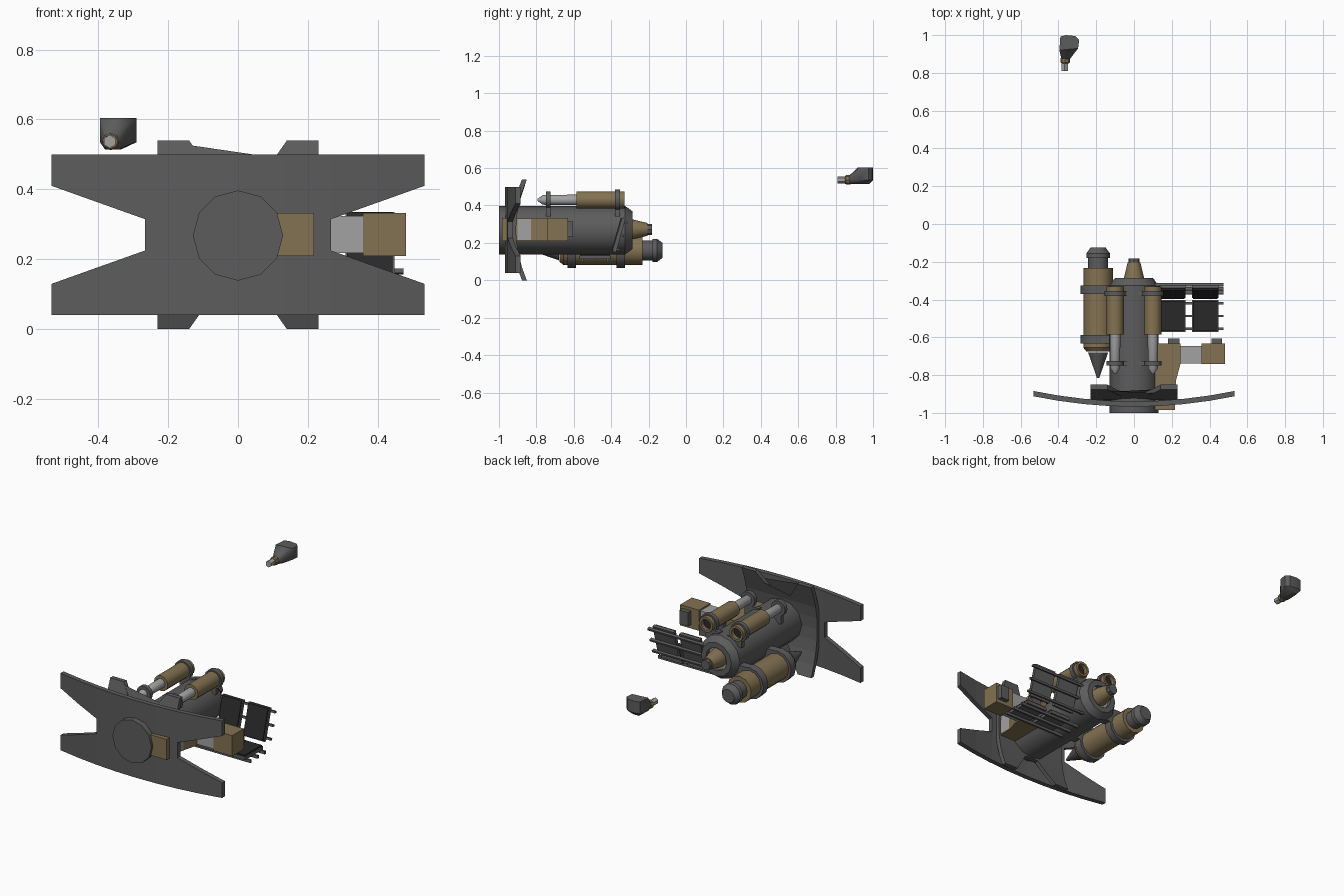
import bpy, bmesh, math
from mathutils import Matrix, Vector

if "Cube" in bpy.data.objects:
    bpy.data.objects.remove(bpy.data.objects["Cube"])


def material(name, r, g, b):
    m = bpy.data.materials.new(name)
    m.use_nodes = True
    m.diffuse_color = (r, g, b, 1)
    m.node_tree.nodes["Principled BSDF"].inputs["Base Color"].default_value = (r, g, b, 1)
    return m


GREY = material("steel grey", .108, .108, .108)
TAN = material("dull tan", .23, .17, .085)
LIGHT = material("light grey", .36, .36, .36)
DARK = material("panel black", .022, .022, .022)


def finish(name, bm, mat, smooth=False):
    bmesh.ops.recalc_face_normals(bm, faces=bm.faces)
    me = bpy.data.meshes.new(name)
    bm.to_mesh(me)
    bm.free()
    me.materials.append(mat)
    ob = bpy.data.objects.new(name, me)
    bpy.context.collection.objects.link(ob)
    if smooth:
        bpy.ops.object.select_all(action='DESELECT')
        ob.select_set(True)
        bpy.context.view_layer.objects.active = ob
        bpy.ops.object.shade_smooth_by_angle(angle=math.radians(35))
    return ob


def box(name, mat, x, y, z, matrix=Matrix()):
    """Box from (low, high) ranges on each axis."""
    bm = bmesh.new()
    bmesh.ops.create_cube(bm, size=1)
    for v in bm.verts:
        v.co = matrix @ Vector([sum(r) / 2 + c * (r[1] - r[0]) for r, c in zip((x, y, z), v.co)])
    return finish(name, bm, mat)


def lathe(name, mat, cx, cz, profile, sides=12, closed=False):
    """Turn (y, radius) points around an axis along y."""
    bm = bmesh.new()
    rings = []
    for y, r in profile:
        rings.append([bm.verts.new((cx + r * math.sin(a), y, cz + r * math.cos(a)))
                      for a in (2 * math.pi * i / sides for i in range(sides))])
    pairs = list(zip(rings, rings[1:]))
    if closed:
        pairs.append((rings[-1], rings[0]))
    for a, b in pairs:
        for i in range(sides):
            j = (i + 1) % sides
            bm.faces.new((a[i], a[j], b[j], b[i]))
    if not closed:
        bm.faces.new(rings[0])
        bm.faces.new(rings[-1])
    return finish(name, bm, mat, True)


def prism(name, mat, outline, z):
    """Raise an (x, y) outline between two heights."""
    bm = bmesh.new()
    f = bm.faces.new([bm.verts.new((x, y, z[0])) for x, y in outline])
    top = bmesh.ops.extrude_face_region(bm, geom=[f])["geom"]
    bmesh.ops.translate(bm, vec=(0, 0, z[1] - z[0]),
                        verts=[v for v in top if isinstance(v, bmesh.types.BMVert)])
    return finish(name, bm, mat)


def notched_plate(name, length, width, y_mid, bow, thick, upright):
    """Bowed plate with a tapering notch in each end."""
    arm, neck, half = width - .09, .045, length / 2
    quarter = [(length, width), (length, arm), (half, neck)]
    right = quarter + [(u, -v) for u, v in reversed(quarter)]
    outline = right + [(-u, -v) for u, v in right]
    bm = bmesh.new()
    bm.faces.new([bm.verts.new((u, 0, v)) for u, v in outline])
    for i in range(-3, 4):
        bmesh.ops.bisect_plane(bm, geom=bm.verts[:] + bm.edges[:] + bm.faces[:],
                               plane_co=(i * length / 4, 0, 0), plane_no=(1, 0, 0))
    for v in bm.verts:
        v.co.y = y_mid + bow * (v.co.x / length) ** 2
    back = bmesh.ops.extrude_face_region(bm, geom=bm.faces[:])["geom"]
    bmesh.ops.translate(bm, vec=(0, thick, 0),
                        verts=[v for v in back if isinstance(v, bmesh.types.BMVert)])
    for v in bm.verts:
        if upright:
            v.co.x, v.co.z = v.co.z, -v.co.x
        v.co.z += .27
    return finish(name, bm, GREY)


# Shield and the smaller plate crossing behind it
notched_plate("shield", .533, .23, -.967, .055, .028, False)
notched_plate("cross_plate", .27, .23, -.935, .058, .026, True)

# Main body with a recessed rear end and a nozzle
lathe("main_body", GREY, 0, .268,
      [(-1, .129), (-.325, .129), (-.285, .1), (-.285, .068), (-.31, .068)])
lathe("rear_recess", LIGHT, 0, .268, [(-.312, .067), (-.306, .067)])
lathe("rear_nozzle", TAN, 0, .272, [(-.31, .055), (-.28, .052), (-.205, .034)])
lathe("nozzle_tip", GREY, 0, .272, [(-.21, .03), (-.182, .03)], 8)

# Twin upper pistons
for side, s in (("left", 1), ("right", -1)):
    x, z = s * .1, .43
    lathe(side + "_piston_sleeve", TAN, x, z,
          [(-.585, .03), (-.585, .046), (-.33, .046), (-.33, .032), (-.36, .032)])
    lathe(side + "_sleeve_core", DARK, x, z, [(-.362, .031), (-.353, .031)])
    lathe(side + "_piston_rod", LIGHT, x, z, [(-.795, .005), (-.765, .026), (-.58, .028)])
    for place, y, r, w in (("front", -.737, .046, .012), ("rear", -.367, .056, .013)):
        hole = .026 if place == "front" else .044
        lathe(f"{side}_{place}_clamp", GREY, x, z,
              [(y - w, hole), (y - w, r), (y + w, r), (y + w, hole)], closed=True)
        box(f"{side}_{place}_clamp_foot", GREY, sorted((s * .025, s * .12)),
            (y - w, y + w), (.34, .395))

# Tank slung low on the right, with straps and end cones
tx, tz = -.19, .16
lathe("tank", TAN, tx, tz, [(-.675, .062), (-.655, .078), (-.232, .078)])
lathe("tank_rear_cap", GREY, tx, tz,
      [(-.24, .053), (-.18, .053), (-.18, .062), (-.155, .062), (-.125, .04)])
lathe("tank_front_cone", GREY, tx, tz, [(-.68, .053), (-.815, .006)])
for place, y in (("front", -.61), ("rear", -.348)):
    lathe(f"tank_{place}_strap", GREY, tx, tz, [(y - .023, .094), (y + .023, .094)])
    box(f"tank_{place}_bracket", GREY, (-.18, -.04), (y - .023, y + .023), (.16, .25))

# Side bracket, arm and outer box
prism("side_bracket", TAN, [(.08, -.985), (.218, -.985), (.218, -.845),
                            (.246, -.74), (.246, -.632), (.08, -.632)], (.21, .333))
box("bracket_side_plate", LIGHT, (.215, .222), (-.9, -.83), (.215, .327))
box("side_arm", LIGHT, (.24, .36), (-.738, -.645), (.218, .324))
box("outer_box", TAN, (.357, .481), (-.742, -.632), (.21, .333))
for name, x in (("inner", (.18, .24)), ("outer", (.41, .467))):
    box(name + "_socket", GREY, x, (-.635, -.605), (.232, .315))


# Two pairs of ribbed panels, one flat and one nearly upright
def panel_set(name, y, z, tilt, length):
    m = Matrix.Translation((0, y, z)) @ Matrix.Rotation(math.radians(tilt), 4, 'X')
    h = length / 2
    for label, lo, hi in (("inner", .135, .272), ("outer", .307, .447)):
        box(f"{name}_{label}_panel", GREY, (lo, hi), (-h, h), (-.009, .009), m)
        box(f"{name}_{label}_panel_face", DARK, (lo + .005, hi - .005),
            (-h + .005, h - .005), (.008, .017), m)
    for i in (-1, 0, 1):
        v = i * h * .8
        box(f"{name}_rib_{i + 2}", GREY, (.06, .474), (v - .006, v + .006), (-.024, -.006), m)


panel_set("flat", -.487, .122, 0, .17)
panel_set("upright", -.357, .242, 74, .19)

# Separate small nozzle pod
bm = bmesh.new()
shoulder = [(-.39, .992), (-.36, 1), (-.31, .995), (-.29, .975), (-.296, .93), (-.395, .92)]
for x, y in shoulder:
    bm.verts.new((x, y, .604))
    bm.verts.new((x, y, .535))
for x, y in ((-.375, .98), (-.335, .98), (-.34, .9), (-.38, .9)):
    bm.verts.new((x, y, .514))
for i in range(8):
    a = i * math.pi / 4
    bm.verts.new((-.362 + .022 * math.cos(a), .872, .537 + .022 * math.sin(a)))
bmesh.ops.convex_hull(bm, input=bm.verts)
finish("pod_body", bm, GREY, True)
lathe("pod_collar", TAN, -.364, .537, [(.85, .02), (.856, .025), (.88, .025)], 8)
lathe("pod_tip", LIGHT, -.367, .537, [(.81, .019), (.853, .019)], 6)
